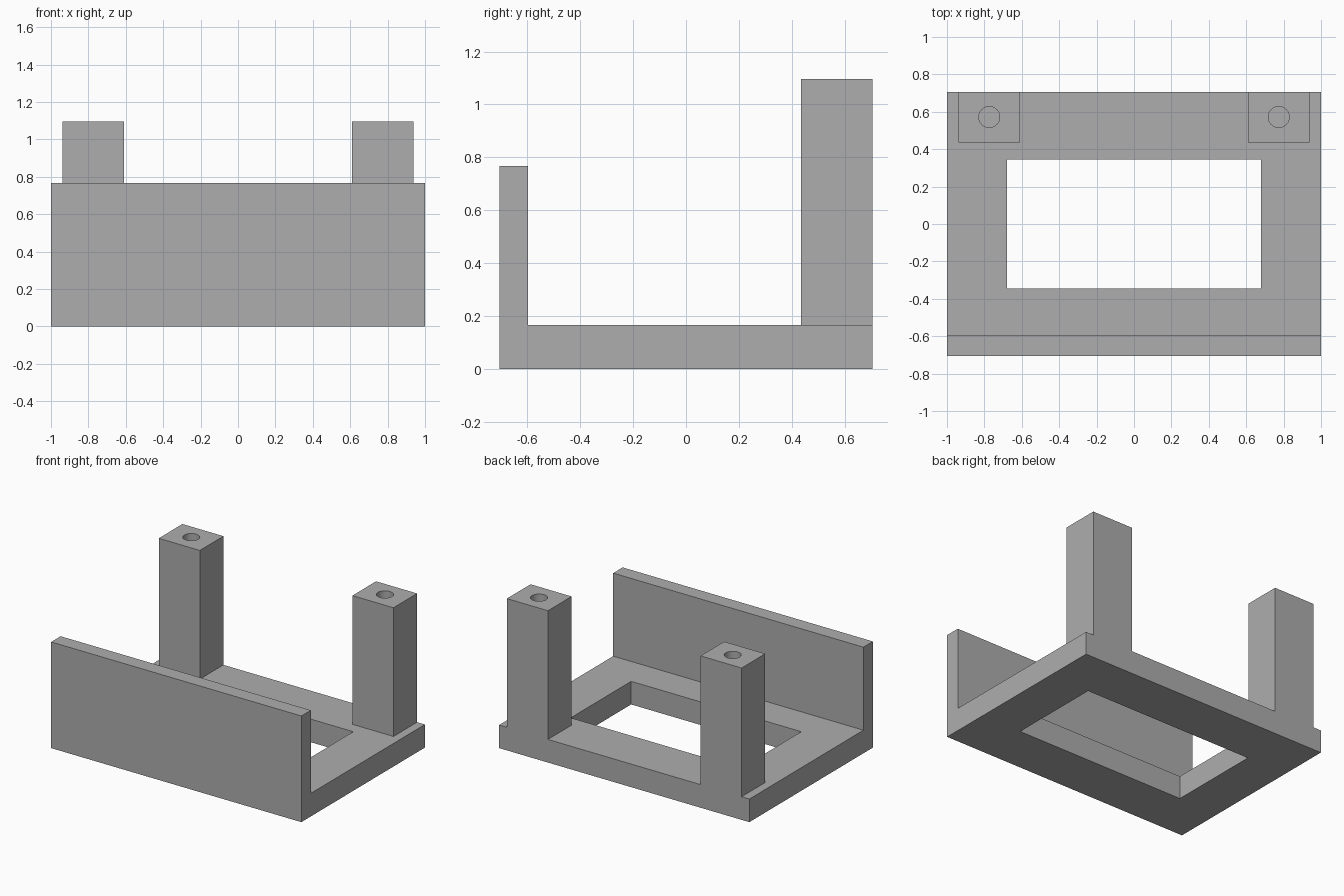
import bpy
import bmesh
from mathutils import Matrix, Vector

default = bpy.data.objects.get("Cube")
if default:
    bpy.data.objects.remove(default, do_unlink=True)

grey = bpy.data.materials.new("plain grey")
grey.use_nodes = True
colour = (0.42, 0.42, 0.42, 1)
grey.diffuse_color = colour
grey.node_tree.nodes["Principled BSDF"].inputs["Base Color"].default_value = colour

WIDTH, DEPTH = 1.0, 0.705          # half sizes
BASE_TOP, WALL_TOP, POST_TOP = 0.167, 0.767, 1.097
WALL_BACK, POST_FRONT = -0.597, 0.435


def make_object(name, bm):
    bmesh.ops.recalc_face_normals(bm, faces=bm.faces)
    mesh = bpy.data.meshes.new(name)
    bm.to_mesh(mesh)
    bm.free()
    mesh.materials.append(grey)
    obj = bpy.data.objects.new(name, mesh)
    bpy.context.collection.objects.link(obj)
    return obj


def box(name, low, high):
    low, high = Vector(low), Vector(high)
    bm = bmesh.new()
    place = Matrix.Translation((low + high) / 2) @ Matrix.Diagonal((high - low).to_4d())
    place[3][3] = 1
    bmesh.ops.create_cube(bm, size=1, matrix=place)
    return make_object(name, bm)


def combine(target, other, operation):
    mod = target.modifiers.new(other.name, 'BOOLEAN')
    mod.operation = operation
    mod.solver = 'EXACT'
    mod.object = other
    bpy.context.view_layer.objects.active = target
    bpy.ops.object.modifier_apply(modifier=mod.name)
    bpy.data.objects.remove(other, do_unlink=True)


# Base and front wall: one L-shaped profile extruded across the width
profile = [(-DEPTH, 0), (DEPTH, 0), (DEPTH, BASE_TOP), (WALL_BACK, BASE_TOP),
           (WALL_BACK, WALL_TOP), (-DEPTH, WALL_TOP)]
bm = bmesh.new()
side = bm.faces.new([bm.verts.new((-WIDTH, y, z)) for y, z in profile])
extruded = bmesh.ops.extrude_face_region(bm, geom=[side], use_keep_orig=True)
moved = [v for v in extruded["geom"] if isinstance(v, bmesh.types.BMVert)]
bmesh.ops.translate(bm, verts=moved, vec=(2 * WIDTH, 0, 0))
bracket = make_object("bracket_frame", bm)

# Rectangular opening through the base
combine(bracket, box("opening", (-0.68, -0.345, -0.1), (0.68, 0.345, 0.3)), 'DIFFERENCE')

# Rear posts with a blind screw hole in each top
for sign in (-1, 1):
    x, half = sign * 0.774, 0.164
    post = box("post", (x - half, POST_FRONT, BASE_TOP - 0.05), (x + half, DEPTH, POST_TOP))
    combine(bracket, post, 'UNION')
    bm = bmesh.new()
    bmesh.ops.create_cone(bm, cap_ends=True, segments=32, radius1=0.056, radius2=0.056,
                          depth=0.6, matrix=Matrix.Translation((x, 0.572, POST_TOP)))
    combine(bracket, make_object("screw_hole", bm), 'DIFFERENCE')

# Smooth hole walls, crisp edges elsewhere
bpy.ops.object.select_all(action='DESELECT')
bracket.select_set(True)
bpy.context.view_layer.objects.active = bracket
bpy.ops.object.shade_smooth_by_angle()
